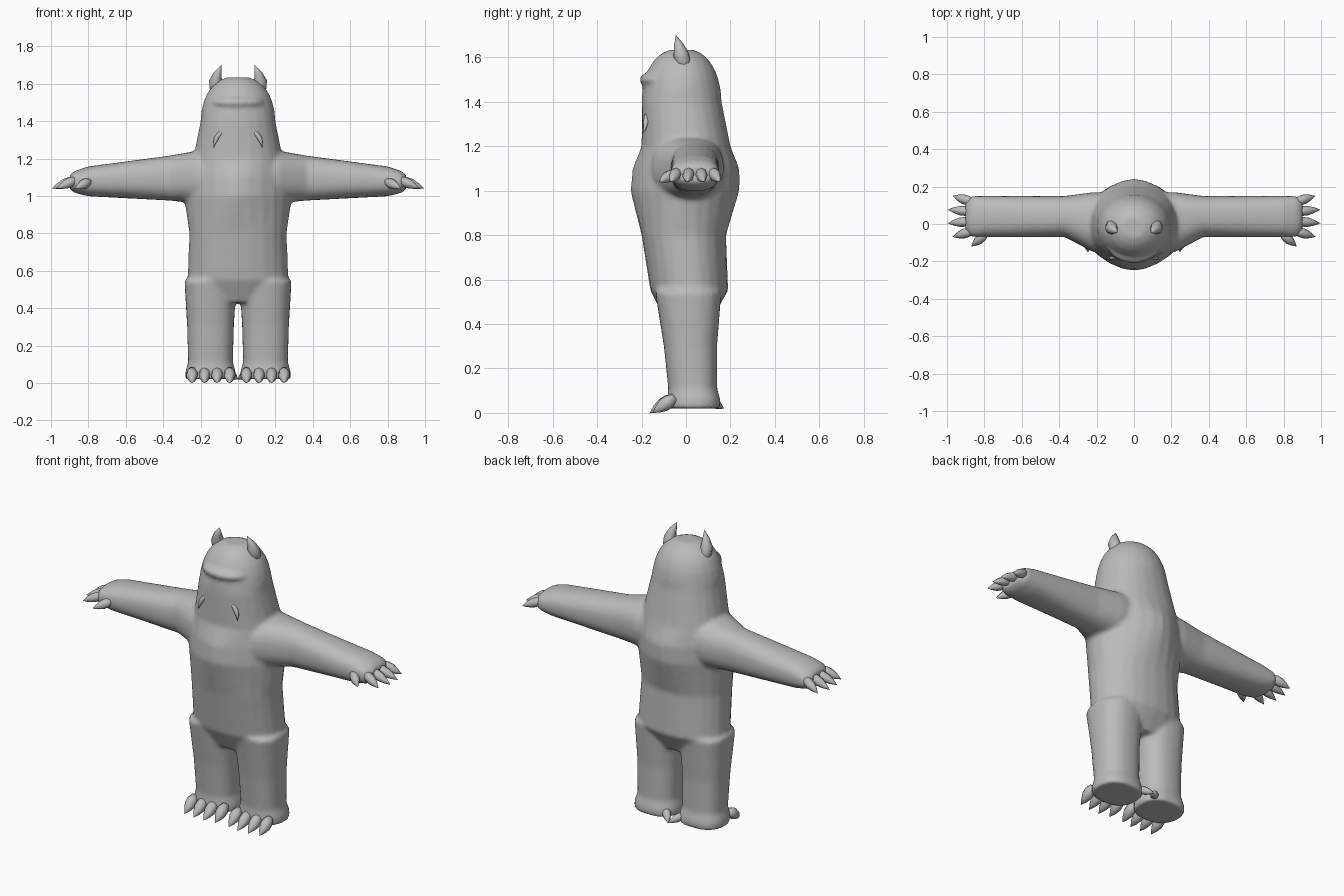
import bpy
import bmesh
from math import sin, cos, pi, copysign
from mathutils import Matrix, Vector

cube = bpy.data.objects.get("Cube")
if cube:
    bpy.data.objects.remove(cube, do_unlink=True)

grey = bpy.data.materials.new("plain grey")
grey.use_nodes = True
shade = 0.5
grey.diffuse_color = (shade, shade, shade, 1)
for node in grey.node_tree.nodes:
    if node.type == "BSDF_PRINCIPLED":
        node.inputs["Base Color"].default_value = grey.diffuse_color

X, Y, Z = Matrix.Identity(3)


def section(centre, across, along, squareness=2.0, sides=24):
    """Rounded outline around a centre, from diamond to nearly square."""
    power = 2 / squareness
    ring = []
    for step in range(sides):
        angle = 2 * pi * step / sides
        c, s = cos(angle), sin(angle)
        ring.append(centre
                    + across * copysign(abs(c) ** power, c)
                    + along * copysign(abs(s) ** power, s))
    return ring


def loft(bm, rings):
    """Skin a closed shell over a row of rings."""
    rows = [[bm.verts.new(point) for point in ring] for ring in rings]
    faces = [bm.faces.new(rows[0]), bm.faces.new(rows[-1])]
    for lower, upper in zip(rows, rows[1:]):
        for i in range(len(lower)):
            faces.append(bm.faces.new((lower[i - 1], lower[i], upper[i], upper[i - 1])))
    bmesh.ops.recalc_face_normals(bm, faces=faces)


def finish(bm, name):
    mesh = bpy.data.meshes.new(name)
    bm.to_mesh(mesh)
    bm.free()
    mesh.materials.append(grey)
    mesh.shade_smooth()
    obj = bpy.data.objects.new(name, mesh)
    bpy.context.collection.objects.link(obj)
    return obj


def spike_pair(name, base, tip, radius, bulge=0.0, steps=5):
    """Leaf-shaped point on both sides, optionally bowed outwards."""
    for label, side in (("left", 1), ("right", -1)):
        flip = Matrix.Diagonal((side, 1, 1))
        start, end = flip @ Vector(base), flip @ Vector(tip)
        across = (end - start).orthogonal().normalized()
        along = (end - start).normalized().cross(across)
        rings = []
        for step in range(steps):
            t = step / (steps - 1)
            centre = start.lerp(end, t) + X * side * bulge * sin(pi * t)
            # Swells from a narrow root, then tapers to the point
            size = radius * max(sin(pi * (0.2 + 0.8 * t)), 0.02)
            rings.append(section(centre, across * size, along * size, sides=8))
        bm = bmesh.new()
        loft(bm, rings)
        finish(bm, f"{label}_{name}")


body = bmesh.new()

# Torso: height, half width, reach to the front, reach to the back
torso = [
    (0.43, 0.2, 0.1, 0.12),
    (0.55, 0.27, 0.16, 0.19),
    (0.8, 0.26, 0.2, 0.18),
    (1, 0.29, 0.25, 0.24),
    (1.1, 0.28, 0.24, 0.24),
    (1.2, 0.24, 0.2, 0.2),
    (1.4, 0.2, 0.2, 0.16),
]
rings = []
for height, width, front, back in torso:
    # The chest is ridged down the middle, hips and neck are round
    squareness = 1.7 if front > 0.2 else 2.2
    rings.append(section(Z * height + Y * (back - front) / 2,
                         X * width, Y * (front + back) / 2, squareness))

# Head: a full dome that leans slightly forwards
neck_height, width, front, back = torso[-1][0], *torso[-1][1:]
dome_steps = 7
for step in range(1, dome_steps):
    angle = pi / 2 * step / dome_steps
    size = cos(angle) ** 0.8
    rings.append(section(Z * (neck_height + 0.24 * sin(angle)) + Y * (back - front) / 2,
                         X * width * size, Y * (front + back) / 2 * size))
loft(body, rings)

# Overhanging upper lip
lip_place = Matrix.Translation(Y * -0.12 + Z * 1.5)
lip_shape = Matrix.Diagonal((0.14, 0.09, 0.04, 1))
bmesh.ops.create_uvsphere(body, u_segments=24, v_segments=12, radius=1,
                          matrix=lip_place @ lip_shape)

# Arm: distance out, middle in depth, half depth, half height
arm = [
    (0.1, 0, 0.17, 0.14),
    (0.22, 0.01, 0.16, 0.14),
    (0.37, 0.04, 0.11, 0.12),
    (0.8, 0.04, 0.11, 0.08),
    (0.87, 0.04, 0.11, 0.06),
    (0.9, 0.04, 0.08, 0.04),
]
# Leg: height, middle in depth, half width, half depth
leg = [
    (0.02, 0.035, 0.135, 0.12),
    (0.06, 0.035, 0.135, 0.12),
    (0.11, 0.03, 0.12, 0.11),
    (0.3, 0.02, 0.125, 0.12),
    (0.55, 0.01, 0.14, 0.15),
]
hip = 0.147
for side in (1, -1):
    loft(body, [section(X * side * out + Y * middle + Z * (1.11 - 0.04 * out),
                        Y * depth, Z * height, 2.4)
                for out, middle, depth, height in arm])
    loft(body, [section(X * side * hip + Y * middle + Z * height,
                        X * width, Y * depth, 2.4)
                for height, middle, width, depth in leg])

# Fuse all body volumes into one soft skin
skin = finish(body, "body")
fuse = skin.modifiers.new("fuse", "REMESH")
fuse.mode = "VOXEL"
fuse.voxel_size = 0.012
fuse.use_smooth_shade = True
soften = skin.modifiers.new("soften", "SMOOTH")
soften.factor = 0.5
soften.iterations = 6

# Horns curling in at the tips, and tusks hanging over the chest
spike_pair("horn", (0.11, 0, 1.53), (0.09, -0.045, 1.7), 0.036, bulge=0.02)
spike_pair("tusk", (0.07, -0.17, 1.36), (0.13, -0.19, 1.26), 0.014, bulge=0.015)

# Four claws on each hand and foot, the middle ones reaching furthest
for n in range(4):
    reach = 0.03 * sin(pi * n / 3)
    spread = 0.15 - 0.073 * n
    spike_pair(f"finger_claw_{n + 1}",
               (0.86, 0.04 + (spread - 0.04) * 0.7, 1.09),
               (0.97 + reach, spread, 1.04), 0.027)
    across = 0.045 + 0.067 * n
    spike_pair(f"toe_claw_{n + 1}", (across, -0.05, 0.07),
               (across, -0.15 - reach / 2, 0), 0.032)

# Thumb claw, and the claw inside the heel
spike_pair("thumb_claw", (0.79, -0.05, 1.08), (0.87, -0.12, 1.04), 0.027)
spike_pair("heel_claw", (0.06, 0.1, 0.06), (0, 0.17, 0.02), 0.024)
